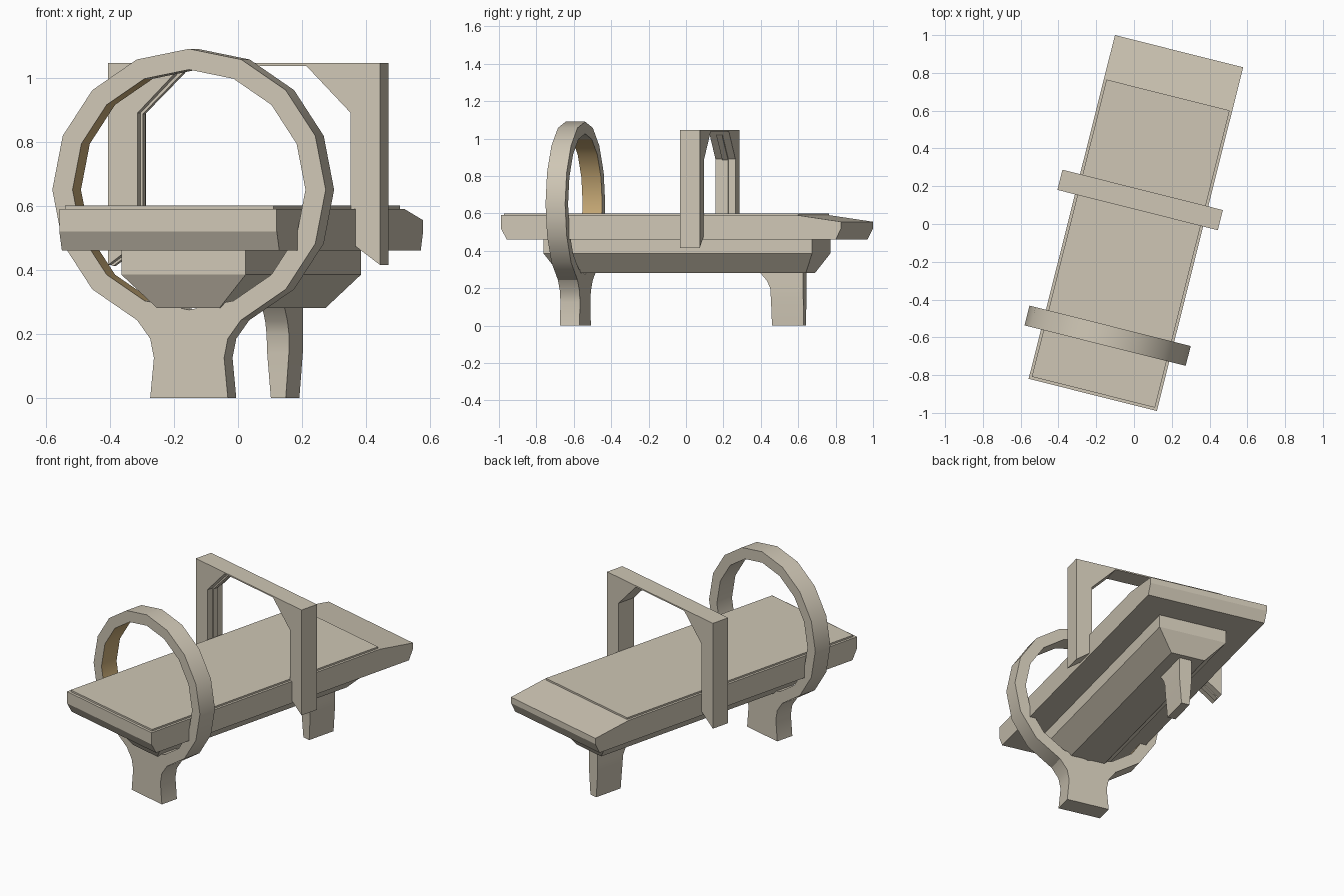
import bpy, bmesh, math
from mathutils import Matrix, Vector

cube = bpy.data.objects.get("Cube")
if cube:
    bpy.data.objects.remove(cube)

# The whole machine is turned a little about the vertical
PLACE = Matrix.Translation((0.01, 0.005, 0)) @ Matrix.Rotation(math.radians(-14.1), 4, 'Z')


def material(name, rgb):
    m = bpy.data.materials.new(name)
    m.use_nodes = True
    m.diffuse_color = (*rgb, 1)
    m.node_tree.nodes["Principled BSDF"].inputs["Base Color"].default_value = (*rgb, 1)
    return m


BEIGE = material("warm beige", (0.62, 0.565, 0.46))
TAN = material("golden tan", (0.60, 0.42, 0.19))


def finish(name, bm, smooth=False):
    bmesh.ops.recalc_face_normals(bm, faces=bm.faces)
    mesh = bpy.data.meshes.new(name)
    bm.to_mesh(mesh)
    bm.free()
    mesh.materials.append(BEIGE)
    mesh.materials.append(TAN)
    ob = bpy.data.objects.new(name, mesh)
    bpy.context.collection.objects.link(ob)
    ob.matrix_world = PLACE
    if smooth:
        bpy.ops.object.select_all(action='DESELECT')
        ob.select_set(True)
        bpy.context.view_layer.objects.active = ob
        bpy.ops.object.shade_smooth_by_angle(angle=math.radians(30))
    return ob


def loft(name, rings, smooth=False, closed=False):
    """Skin a list of equal-length point rings, capping the ends unless closed."""
    bm = bmesh.new()
    rows = [[bm.verts.new(p) for p in ring] for ring in rings]
    n = len(rows[0])
    pairs = list(zip(rows, rows[1:])) + ([(rows[-1], rows[0])] if closed else [])
    for a, b in pairs:
        for i in range(n):
            j = (i + 1) % n
            bm.faces.new((a[i], a[j], b[j], b[i]))
    if not closed:
        bm.faces.new(rows[0])
        bm.faces.new(rows[-1])
    return finish(name, bm, smooth)


def rect(hx, y0, y1, z):
    return [(-hx, y0, z), (hx, y0, z), (hx, y1, z), (-hx, y1, z)]


def plate_xz(name, profile, y, half, smooth=False):
    return loft(name, [[(x, y + s * half, z) for x, z in profile] for s in (-1, 1)], smooth)


def mirrored(half):
    return half + [(-x, z) for x, z in reversed(half) if x != 0]


# Table board: side profile with undercut ends and a sloping rear
side = [(-0.938, 0.59), (-0.938, 0.52), (-0.905, 0.46), (0.908, 0.46),
        (0.938, 0.52), (0.938, 0.555), (0.697, 0.59)]
loft("table_board", [[(x, y, z) for y, z in side] for x in (-0.35, 0.35)])

# Thin pad on the table
loft("table_pad", [rect(0.336, -0.923, 0.699, z) for z in (0.585, 0.6)])

# Hull below the table
loft("table_base", [rect(0.1, -0.68, 0.68, 0.28), rect(0.2, -0.74, 0.74, 0.385),
                    rect(0.2, -0.74, 0.74, 0.465)])

# Round scanning ring
RY, RZ, R_OUT, R_IN, HALF, SIDES = -0.615, 0.65, 0.44, 0.375, 0.054, 16


def ring_point(r, i):
    a = 2 * math.pi * i / SIDES
    return r * math.cos(a), RZ + r * math.sin(a)


sections = []
for i in range(SIDES):
    (xo, zo), (xi, zi) = ring_point(R_OUT, i), ring_point(R_IN, i)
    sections.append([(xo, RY - HALF, zo), (xo, RY + HALF, zo),
                     (xi, RY + HALF, zi), (xi, RY - HALF, zi)])
ring = loft("scan_ring", sections, smooth=True, closed=True)
for f in ring.data.polygons:
    inward = f.normal.dot(Vector((f.center.x, 0, f.center.z - RZ))) < -0.1
    if inward and f.center.x < -0.1:
        f.material_index = 1

# Foot of the ring, meeting its three lowest corners
foot = [(0, 0.21), (0.168, 0.244), (0.125, 0.185), (0.113, 0.125), (0.125, 0)]
plate_xz("ring_foot", mirrored(foot), RY, HALF, True)

# Square arch over the table
AY = 0.124
outer = [(0.438, 1.045), (0.438, 0.415), (0.343, 0.485), (0.343, 0.89), (0.2, 1.037)]
arch = plate_xz("arch", mirrored(outer), AY, 0.055)
arch.location -= arch.matrix_world.to_3x3() @ Vector((0.008, 0, 0))

# Raised rail along the inside of the arch's right leg
T = 0.007
track = [(-0.446, 0.415), (-0.351, 0.485), (-0.351, 0.89), (-0.222, 1.022)]
lifted = [(track[0][0] + T, track[0][1] - T / 2), (track[1][0] + T, track[1][1] - T / 2),
          (track[2][0] + T, track[2][1] - T / 2), (track[3][0] + T, track[3][1] - T)]
plate_xz("arch_rail", track + lifted[::-1], AY, 0.016)

# Rear leg, tapering down and flaring forward at the top
rows = [(0, 0.475, 0.024), (0.14, 0.472, 0.035), (0.2, 0.468, 0.036),
        (0.24, 0.45, 0.036), (0.285, 0.41, 0.036)]
loft("rear_leg", [rect(h, y0, 0.65, z) for z, y0, h in rows], True)
